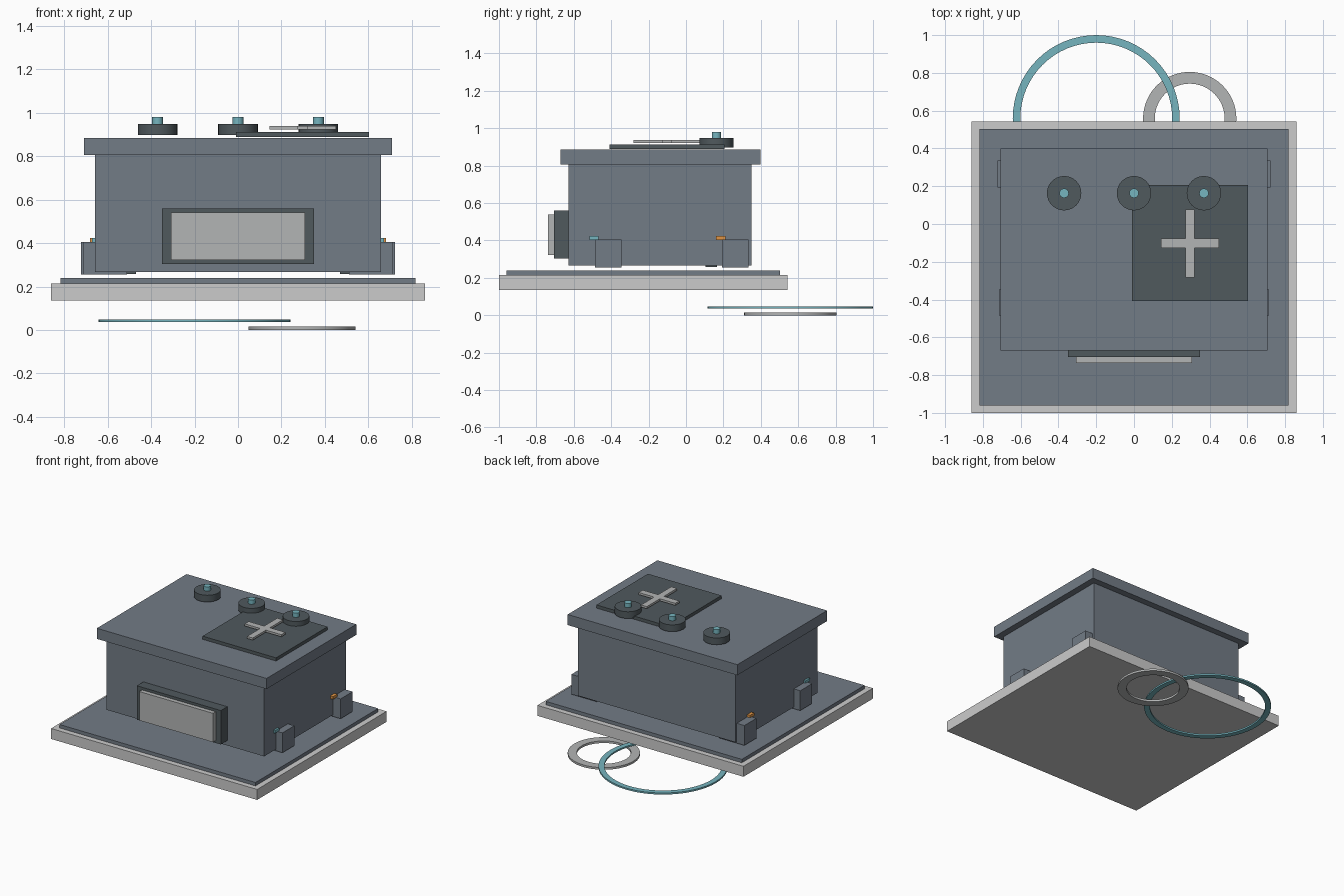
import bpy, bmesh, math

if "Cube" in bpy.data.objects:
    bpy.data.objects.remove(bpy.data.objects["Cube"])


def material(name, rgb):
    m = bpy.data.materials.new(name)
    m.diffuse_color = (*rgb, 1)
    m.use_nodes = True
    m.node_tree.nodes["Principled BSDF"].inputs["Base Color"].default_value = m.diffuse_color
    return m


SLATE = material("slate", (0.17, 0.20, 0.24))
DARK = material("dark", (0.08, 0.10, 0.11))
PALE = material("pale", (0.45, 0.46, 0.46))
TEAL = material("teal", (0.18, 0.46, 0.52))
ORANGE = material("orange", (0.75, 0.30, 0.06))


def finish(name, bm, mat, smooth=False):
    bmesh.ops.recalc_face_normals(bm, faces=bm.faces)
    mesh = bpy.data.meshes.new(name)
    bm.to_mesh(mesh)
    bm.free()
    ob = bpy.data.objects.new(name, mesh)
    bpy.context.collection.objects.link(ob)
    if mat:
        mesh.materials.append(mat)
    if smooth:
        bpy.ops.object.select_all(action='DESELECT')
        ob.select_set(True)
        bpy.context.view_layer.objects.active = ob
        bpy.ops.object.shade_smooth_by_angle(angle=math.radians(30))
    return ob


def box(name, x, y, z, mat=None):
    """Box from (min, max) pairs."""
    bm = bmesh.new()
    bmesh.ops.create_cube(bm, size=1)
    for v in bm.verts:
        v.co = [(a + b) / 2 + c * (b - a) for (a, b), c in zip((x, y, z), v.co)]
    return finish(name, bm, mat)


def cylinder(name, x, y, r, z0, z1, mat, sides=32):
    bm = bmesh.new()
    bmesh.ops.create_cone(bm, cap_ends=True, segments=sides, radius1=r, radius2=r, depth=z1 - z0)
    bmesh.ops.translate(bm, vec=(x, y, (z0 + z1) / 2), verts=bm.verts)
    return finish(name, bm, mat, True)


def flat_ring(name, x, y, r_in, r_out, z0, z1, mat, sides=64):
    bm = bmesh.new()
    loops = []
    for i in range(sides):
        a = math.tau * i / sides
        loops.append([bm.verts.new((x + r * math.cos(a), y + r * math.sin(a), z))
                      for r, z in ((r_in, z0), (r_out, z0), (r_out, z1), (r_in, z1))])
    for i in range(sides):
        p, q = loops[i], loops[(i + 1) % sides]
        for k in range(4):
            n = (k + 1) % 4
            bm.faces.new((p[k], p[n], q[n], q[k]))
    return finish(name, bm, mat, True)


# Stepped base
box("base_slab", (-0.86, 0.86), (-1.0, 0.543), (0.135, 0.214))
box("base_plate", (-0.818, 0.818), (-0.96, 0.503), (0.214, 0.24), SLATE)

# Housing and lid
box("housing", (-0.658, 0.658), (-0.628, 0.35), (0.267, 0.805), SLATE)
box("lid", (-0.708, 0.708), (-0.671, 0.399), (0.805, 0.885), SLATE)

# Front display
box("display_frame", (-0.35, 0.35), (-0.705, -0.628), (0.304, 0.56), DARK)
box("display_screen", (-0.308, 0.308), (-0.737, -0.705), (0.322, 0.54), PALE)

# Side latches with indicator lights
for side, s in (("left", -1), ("right", 1)):
    def span(a, b):
        return tuple(sorted((s * a, s * b)))
    box(f"front_latch_{side}", span(0.51, 0.712), (-0.487, -0.345), (0.255, 0.405), SLATE)
    box(f"back_latch_{side}", span(0.51, 0.722), (0.192, 0.335), (0.255, 0.405), SLATE)
    box(f"front_light_{side}", span(0.62, 0.672), (-0.517, -0.467), (0.402, 0.423), TEAL)
    box(f"back_light_{side}", span(0.62, 0.682), (0.16, 0.21), (0.402, 0.423), ORANGE)
    box(f"under_pad_{side}", span(0.47, 0.62), (0.105, 0.165), (0.258, 0.275), DARK)

# Row of control knobs
for i, x in enumerate((-0.37, 0.0, 0.37)):
    cylinder(f"knob_{i + 1}", x, 0.163, 0.091, 0.897, 0.948, DARK)
    cylinder(f"knob_pin_{i + 1}", x, 0.163, 0.025, 0.948, 0.98, TEAL, 16)

# Top panel with raised cross
box("top_panel", (-0.01, 0.603), (-0.408, 0.207), (0.888, 0.912), DARK)
bm = bmesh.new()
w, lx, ly = 0.024, 0.153, 0.18
outline = [(w, w), (w, ly), (-w, ly), (-w, w), (-lx, w), (-lx, -w),
           (-w, -w), (-w, -ly), (w, -ly), (w, -w), (lx, -w), (lx, w)]
face = bm.faces.new([bm.verts.new((0.297 + x, -0.102 + y, 0.922)) for x, y in outline])
top = bmesh.ops.extrude_face_region(bm, geom=[face])["geom"]
bmesh.ops.translate(bm, vec=(0, 0, 0.016), verts=[g for g in top if isinstance(g, bmesh.types.BMVert)])
finish("panel_cross", bm, PALE)

# Loose rings under the back edge
flat_ring("large_ring", -0.2, 0.558, 0.402, 0.442, 0.036, 0.048, TEAL)
flat_ring("small_ring", 0.295, 0.558, 0.185, 0.247, 0.0, 0.016, PALE)
